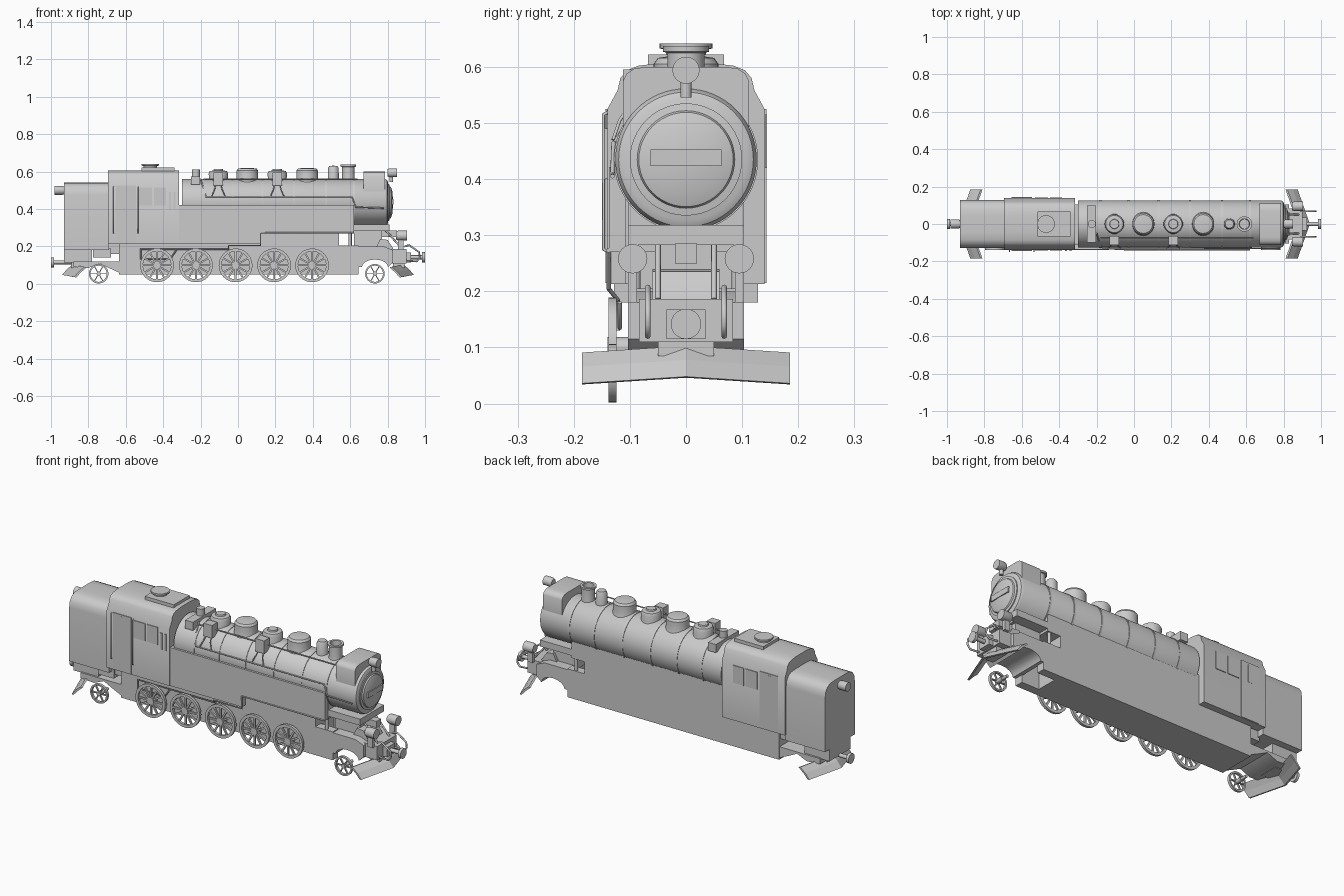
import bpy, bmesh
from math import pi, sin, cos
from mathutils import Vector, Matrix

if "Cube" in bpy.data.objects:
    bpy.data.objects.remove(bpy.data.objects["Cube"])


def finish(name, bm, smooth=True):
    bmesh.ops.recalc_face_normals(bm, faces=bm.faces)
    me = bpy.data.meshes.new(name)
    bm.to_mesh(me)
    bm.free()
    ob = bpy.data.objects.new(name, me)
    bpy.context.collection.objects.link(ob)
    if smooth:
        bpy.ops.object.select_all(action='DESELECT')
        ob.select_set(True)
        bpy.context.view_layer.objects.active = ob
        bpy.ops.object.shade_smooth_by_angle(angle=0.6)
    return ob


def add_box(bm, x0, x1, y0, y1, z0, z1):
    m = Matrix.Translation(((x0+x1)/2, (y0+y1)/2, (z0+z1)/2)) @ Matrix.Diagonal((x1-x0, y1-y0, z1-z0, 1))
    bmesh.ops.create_cube(bm, size=1, matrix=m)


def box(name, *d):
    bm = bmesh.new()
    add_box(bm, *d)
    return finish(name, bm, False)


def prism(name, pts, a, b, axis):
    """Extrude a profile from a to b: (y,z) points along X or (x,z) points along Y."""
    bm = bmesh.new()
    place = (lambda p, t: (t, p[0], p[1])) if axis == 'X' else (lambda p, t: (p[0], t, p[1]))
    f = bm.faces.new([bm.verts.new(place(p, a)) for p in pts])
    r = bmesh.ops.extrude_face_region(bm, geom=[f])
    vs = [v for v in r['geom'] if isinstance(v, bmesh.types.BMVert)]
    bmesh.ops.translate(bm, verts=vs, vec=(b-a, 0, 0) if axis == 'X' else (0, b-a, 0))
    return finish(name, bm)


def add_lathe(bm, prof, origin, axis, n=32):
    """Revolve (radius, distance) points around an axis through origin."""
    o = Vector(origin)
    rings = []
    for r, d in prof:
        ring = []
        for i in range(1 if r == 0 else n):
            c, s = r*cos(2*pi*i/n), r*sin(2*pi*i/n)
            ring.append(bm.verts.new(o + Vector({'X': (d, c, s), 'Y': (c, d, s), 'Z': (c, s, d)}[axis])))
        rings.append(ring)
    for a, b in zip(rings, rings[1:]):
        for i in range(n):
            q = [a[i % len(a)], a[(i+1) % len(a)], b[(i+1) % len(b)], b[i % len(b)]]
            bm.faces.new(list(dict.fromkeys(q)))


def lathe(name, prof, origin, axis, n=32):
    bm = bmesh.new()
    add_lathe(bm, prof, origin, axis, n)
    return finish(name, bm)


def cyl(name, r, d0, d1, origin, axis, n=28):
    return lathe(name, [(0, d0), (r, d0), (r, d1), (0, d1)], origin, axis, n)


def tube(name, pts, r=0.004):
    cu = bpy.data.curves.new(name, 'CURVE')
    cu.dimensions = '3D'
    cu.bevel_depth = r
    cu.bevel_resolution = 2
    cu.use_fill_caps = True
    sp = cu.splines.new('POLY')
    sp.points.add(len(pts)-1)
    for p, co in zip(sp.points, pts):
        p.co = (*co, 1)
    ob = bpy.data.objects.new(name, cu)
    bpy.context.collection.objects.link(ob)
    return ob


def arch(half):
    """Complete a half profile, listed bottom to top on +y, by mirroring."""
    return half + [(-y, z) for y, z in reversed(half)]


# Boiler, bands and smokebox door
CZ = 0.435
lathe("boiler", [(0, -.3), (.126, -.3), (.126, .785), (.12, .797), (.108, .803), (0, .803)], (0, 0, CZ), 'X', 64)
for x in (-.18, -.03, .13, .3, .47, .62):
    cyl("boiler_band", .1285, x-.005, x+.005, (0, 0, CZ), 'X', 64)
lathe("smokebox_door", [(.1, .8), (.1, .808), (.087, .81), (.084, .817), (.06, .825), (0, .83)], (0, 0, CZ), 'X', 48)
box("door_plate", .82, .832, -.063, .063, .423, .453)
prism("feedwater_heater", arch([(.112, .49), (.112, .575), (.106, .588), (.092, .597), (.07, .6)]), .67, .785, 'X')

# Domes, stacks and top fittings
for x in (.05, .37):
    lathe("steam_dome", [(.064, .54), (.058, .565), (.058, .605), (.05, .616), (.03, .619), (0, .619)], (x, 0, 0), 'Z')
for x in (-.105, .21):
    lathe("sand_dome", [(.056, .54), (.05, .56), (.052, .59), (.046, .603), (.026, .606), (.024, .614), (0, .614)], (x, 0, 0), 'Z')
    box("pump_box", x-.026, x+.026, -.112, -.065, .525, .595)
    for s in (-1, 1):
        tube("pump_pipe", [(x+s*.015, -.1, .53), (x+s*.02, -.118, .505), (x+s*.035, -.13, .47)], .003)
lathe("front_stack", [(.038, .54), (.033, .57), (.033, .625), (.041, .627), (.041, .637), (.028, .637), (.026, .6), (0, .6)], (.59, 0, 0), 'Z')
lathe("bell_stack", [(.03, .54), (.028, .62), (.022, .63), (0, .632)], (.51, 0, 0), 'Z')
box("turret_crossbar", -.25, -.203, -.1, .1, .53, .575)
cyl("whistle", .021, .57, .612, (-.225, 0, 0), 'Z', 20)

# Headlights front and rear
lathe("top_headlight", [(0, .8), (.019, .8), (.024, .81), (.024, .85), (0, .85)], (0, 0, .594), 'X')
cyl("headlight_post", .01, .545, .575, (.82, 0, 0), 'Z', 16)
lathe("rear_headlight", [(0, -.98), (.024, -.98), (.024, -.94), (.019, -.925), (0, -.925)], (0, 0, .5), 'X')
for s in (-1, 1):
    lathe("front_lamp", [(0, .845), (.021, .845), (.026, .856), (.026, .903), (0, .903)], (0, s*.095, .258), 'X')
    box("lamp_bracket", .855, .885, s*.095-.008, s*.095+.008, .18, .236)

# Cab and coal bunker
prism("cab", arch([(.14, .213), (.14, .525), (.122, .558), (.117, .58), (.105, .594), (.085, .602), (.045, .607)]), -.695, -.315, 'X')
box("cab_roof_hatch", -.515, -.34, -.068, .068, .59, .622)
lathe("cab_roof_vent", [(.036, .62), (.036, .63), (.047, .633), (.047, .642), (0, .642)], (-.47, 0, 0), 'Z')
prism("bunker", arch([(.128, .18), (.128, .475), (.123, .505), (.108, .527), (.085, .538), (.045, .541)]), -.93, -.69, 'X')
for s in (-1, 1):
    box("cab_door", -.655, -.545, s*.1415-.002, s*.1415+.002, .215, .525)
    for x0, x1 in ((-.62, -.585), (-.53, -.46), (-.45, -.385)):
        box("cab_window", x0, x1, s*.1425-.002, s*.1425+.002, .42, .515)
for x in (-.665, -.535):
    tube("cab_handrail", [(x, -.138, .27), (x, -.147, .275), (x, -.147, .515), (x, -.138, .52)], .003)
for x in (-.37, -.345):
    box("cab_rib", x, x+.012, -.145, -.138, .4, .49)

# Main frame and side tank
box("main_frame", -.635, .54, -.103, .103, .05, .3)
box("tank_body", -.5, .62, -.103, .103, .27, .375)
prism("side_tank_panel", [(-.4, .213), (.12, .213), (.12, .27), (.62, .27), (.62, .422), (-.4, .422)], -.137, -.108, 'Y')
for s in (-1, 1):
    box("cylinder_block", .54, .645, s*.08-.023, s*.08+.023, .05, .205)
tube("lower_pipe", [(-.52, -.122, .13), (-.52, -.122, .185), (-.05, -.122, .185), (-.05, -.138, .205), (.12, -.138, .205), (.12, -.138, .273), (.62, -.138, .273)])
tube("low_sand_pipe", [(-.52, -.118, .135), (-.36, -.118, .135), (-.33, -.118, .18)])
tube("boiler_pipe", [(-.2, -.05, .56), (-.19, -.085, .53), (-.17, -.127, .465), (.61, -.129, .465), (.63, -.131, .41), (.78, -.131, .405)])
tube("boiler_handrail", [(-.18, -.075, .56), (.64, -.075, .56)], .0035)


# Wheels on the near side
def wheel(name, x, z, r, spokes):
    bm = bmesh.new()
    y0, y1 = -.138, -.124
    ri = r*.83
    add_lathe(bm, [(ri, y0), (r, y0), (r, y1), (ri, y1), (ri, y0)], (x, 0, z), 'Y', 40)
    h = r*.22
    add_lathe(bm, [(0, y0-.002), (h, y0-.002), (h, y1+.03), (0, y1+.03)], (x, 0, z), 'Y', 20)
    for i in range(spokes):
        m = Matrix.Translation((x, -.131, z)) @ Matrix.Rotation(2*pi*i/spokes, 4, 'Y') @ \
            Matrix.Translation((r*.53, 0, 0)) @ Matrix.Diagonal((r*.68, .009, r*.1, 1))
        bmesh.ops.create_cube(bm, size=1, matrix=m)
    finish(name, bm)


for x in (-.433, -.225, -.013, .193, .396):
    wheel("driving_wheel", x, .099, .09, 12)
for x in (-.745, .732):
    wheel("guide_wheel", x, .054, .052, 6)
    tube("guide_axle", [(x, -.125, .054), (x, -.06, .054)], .008)

# Front platform and pilot frame
box("front_platform", .62, .81, -.103, .103, .283, .318)
box("platform_support", .62, .77, -.045, .045, .19, .33)
box("platform_step", .7, .85, -.02, .02, .25, .285)
curve = [(.732+.07*cos(a), .09+.04*sin(a)) for a in (pi*i/8 for i in range(9))]
prism("pilot_frame", [(.64, .2), (.64, .09)] + curve[::-1] + [(.83, .115), (.83, .18), (.78, .2)], -.103, .103, 'Y')
prism("sloping_bracket", [(.74, .2), (.76, .24), (.8, .235), (.83, .19), (.83, .15), (.74, .15)], -.06, .06, 'Y')
box("front_beam", .82, .9, -.084, .084, .11, .186)
box("coupler_pocket", .89, .925, -.035, .035, .115, .168)
for s in (-1, 1):
    y = s*.068
    tube("front_loop_rail", [(.89, y, .125), (.955, y, .12), (.972, y, .14), (.968, y, .17), (.915, y, .207), (.89, y, .2)], .005)
    tube("platform_strut", [(.6, s*.09, .27), (.6, s*.09, .2)], .009)
    tube("platform_brace", [(.79, s*.05, .285), (.88, s*.05, .185)], .005)

# Couplers
for s, z in ((1, .142), (-1, .115)):
    tube("coupler_bar", [(s*.88, 0, z), (s*.985, 0, z)], .011)
    cyl("coupler_head", .027, s*.985, s*1.0, (0, 0, z), 'X', 20)

# Chevron ploughs, front and rear
for s in (-1, 1):
    bm = bmesh.new()
    loops = []
    for y, dx, dz in ((-.185, -.065, -.012), (0, 0, 0), (.185, -.065, -.012)):
        prof = ((.885, .103), (.915, .078), (.94, .048), (.93, .046), (.905, .073), (.875, .1))
        loops.append([bm.verts.new((s*(px+dx), y, pz+dz)) for px, pz in prof])
    for a, b in zip(loops, loops[1:]):
        for i in range(6):
            bm.faces.new((a[i], a[(i+1) % 6], b[(i+1) % 6], b[i]))
    bm.faces.new(loops[0])
    bm.faces.new(loops[2])
    finish("front_plough" if s > 0 else "rear_plough", bm, False)
    box("plough_bracket", *sorted((s*.83, s*.89)), -.05, .05, .085, .13)

# Rear underframe
box("bunker_underframe", -.93, -.78, -.09, .09, .115, .182)
prism("rear_guide_frame", [(-.88, .12), (-.635, .12), (-.635, .06), (-.69, .085), (-.74, .11), (-.8, .085), (-.88, .09)], -.1, .1, 'Y')
box("rear_step_box", -.775, -.68, -.1, -.06, .14, .19)
box("cab_floor_beam", -.7, -.62, -.09, .09, .16, .24)
